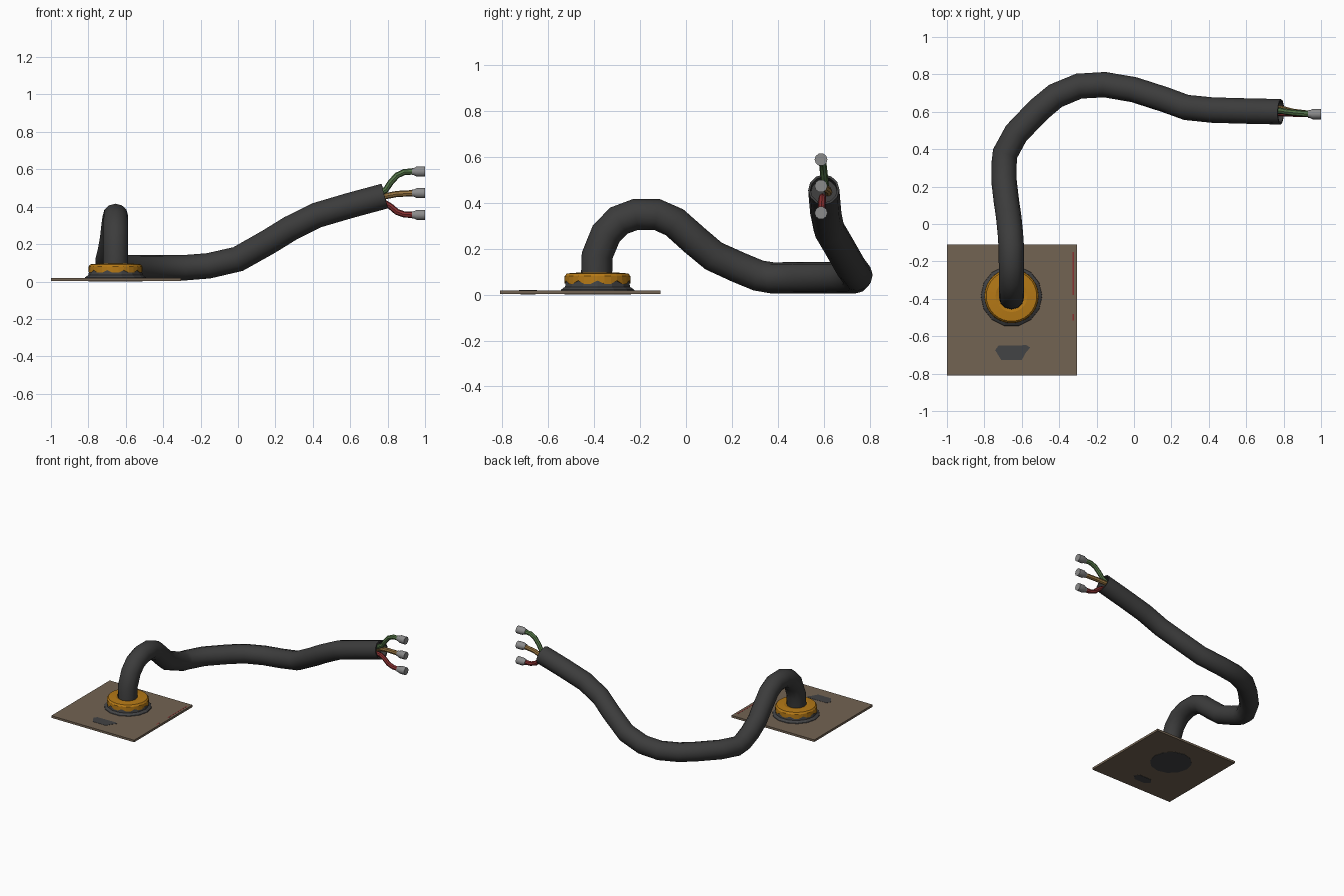
import bpy, bmesh, math
from mathutils import Vector

if "Cube" in bpy.data.objects:
    bpy.data.objects.remove(bpy.data.objects["Cube"])


def material(name, rgb):
    m = bpy.data.materials.new(name)
    m.diffuse_color = (*rgb, 1)
    m.use_nodes = True
    m.node_tree.nodes["Principled BSDF"].inputs["Base Color"].default_value = m.diffuse_color
    return m


RUBBER = material("dark rubber", (0.045, 0.045, 0.045))
STEEL = material("dark steel", (0.055, 0.056, 0.058))
PLATE = material("brown plate", (0.17, 0.125, 0.085))
ORANGE = material("orange paint", (0.46, 0.19, 0.008))
GREEN = material("green wire", (0.09, 0.18, 0.065))
RED = material("red wire", (0.25, 0.03, 0.03))
TAN = material("tan wire", (0.30, 0.17, 0.05))
METAL = material("grey metal", (0.26, 0.26, 0.26))


def finish(name, bm, mat, smooth=None):
    bmesh.ops.recalc_face_normals(bm, faces=bm.faces)
    me = bpy.data.meshes.new(name)
    bm.to_mesh(me)
    bm.free()
    me.materials.append(mat)
    ob = bpy.data.objects.new(name, me)
    bpy.context.collection.objects.link(ob)
    if smooth:
        bpy.ops.object.select_all(action='DESELECT')
        ob.select_set(True)
        bpy.context.view_layer.objects.active = ob
        bpy.ops.object.shade_smooth_by_angle(angle=math.radians(smooth))
    return ob


def skin(bm, rings, cap_start=True, cap_end=True):
    """Join consecutive rings of points with quads."""
    vs = [[bm.verts.new(p) for p in r] for r in rings]
    n = len(vs[0])
    for a, b in zip(vs, vs[1:]):
        for i in range(n):
            j = (i + 1) % n
            bm.faces.new((a[i], a[j], b[j], b[i]))
    if cap_start:
        bm.faces.new(vs[0][::-1])
    if cap_end:
        bm.faces.new(vs[-1])


def tube(name, pts, radius, sides, mat, wall=0, radii=None):
    """Sweep a round section along a path; wall > 0 leaves the far end hollow."""
    pts = [Vector(p) for p in pts]
    bm, rings, side = bmesh.new(), [], Vector((1, 0, 0))
    for i, p in enumerate(pts):
        t = (pts[min(i + 1, len(pts) - 1)] - pts[max(i - 1, 0)]).normalized()
        if abs(side.dot(t)) > 0.95:
            side = Vector((0, 1, 0))
        side = (side - t * side.dot(t)).normalized()
        up = t.cross(side)

        def ring(r, shift=0.0):
            return [p + t * shift + r * (side * math.cos(a) + up * math.sin(a))
                    for a in (2 * math.pi * k / sides for k in range(sides))]
        rings.append(ring(radii[i] if radii else radius))
    if wall:
        rings += [ring(radius - wall), ring(radius - wall, -0.05)]
    skin(bm, rings)
    return finish(name, bm, mat, 40)


def lathe(name, centre, profile, sides, mat, smooth=None, wave=None):
    """Turn (radius, height) points around z; wave = (profile index, amount) zigzags that ring."""
    bm, rings = bmesh.new(), []
    for i, (r, z) in enumerate(profile):
        ring = []
        for k in range(sides):
            a = 2 * math.pi * k / sides
            dz = wave[1] if wave and i == wave[0] and k % 3 == 0 else 0
            ring.append((centre[0] + r * math.cos(a), centre[1] + r * math.sin(a), z + dz))
        rings.append(ring)
    skin(bm, rings)
    return finish(name, bm, mat, smooth)


def slab(name, outline, z0, z1, mat):
    bm = bmesh.new()
    skin(bm, [[(x, y, z) for x, y in outline] for z in (z0, z1)])
    return finish(name, bm, mat)


def rect(x0, x1, y0, y1):
    return [(x0, y0), (x1, y0), (x1, y1), (x0, y1)]


# Wall plate with its stains and marks
slab("mounting_plate", rect(-1, -0.305, -0.81, -0.11), 0.002, 0.018, PLATE)
slab("plate_stain_top", [(-0.71, -0.727), (-0.60, -0.727), (-0.58, -0.69), (-0.555, -0.66),
                         (-0.575, -0.648), (-0.725, -0.65), (-0.742, -0.675)], 0.018, 0.0195, STEEL)
slab("plate_stain_bottom", [(-0.70, -0.72), (-0.61, -0.72), (-0.58, -0.69), (-0.60, -0.655),
                            (-0.70, -0.655), (-0.73, -0.685)], 0.0, 0.002, STEEL)
for i, (y0, y1) in enumerate([(-0.38, -0.15), (-0.515, -0.48)]):
    slab(f"plate_red_mark_{i}", rect(-0.328, -0.321, y0, y1), 0.018, 0.0188, RED)

# Round socket: back disc, dark flange, orange collar with zigzag lower edge
C = (-0.655, -0.385)
lathe("socket_back_disc", C, [(0.145, 0), (0.145, 0.003)], 12, STEEL)
lathe("socket_flange", C, [(0.165, 0.016), (0.163, 0.022), (0.145, 0.034), (0.138, 0.075)], 14, STEEL)
lathe("orange_collar", C, [(0.1, 0.06), (0.145, 0.047), (0.144, 0.08), (0.135, 0.092),
                           (0.085, 0.096), (0.06, 0.09)], 30, ORANGE, None, (1, 0.014))

# Thick bent cable, hollow at the cut end
cable = [(-0.655, -0.390, 0.05), (-0.655, -0.387, 0.17), (-0.655, -0.348, 0.265),
         (-0.655, -0.293, 0.322), (-0.655, -0.22, 0.349), (-0.656, -0.127, 0.349),
         (-0.661, -0.050, 0.315), (-0.670, 0.040, 0.235), (-0.682, 0.120, 0.168),
         (-0.695, 0.230, 0.118), (-0.695, 0.315, 0.083), (-0.690, 0.375, 0.073),
         (-0.630, 0.485, 0.073), (-0.510, 0.610, 0.073), (-0.420, 0.685, 0.073),
         (-0.295, 0.737, 0.073), (-0.157, 0.745, 0.084), (0.000, 0.718, 0.120),
         (0.165, 0.665, 0.213), (0.280, 0.623, 0.284), (0.420, 0.609, 0.354),
         (0.600, 0.604, 0.407), (0.785, 0.600, 0.457)]
tube("cable_sheath", cable, 0.068, 12, RUBBER, wall=0.01)

# Three wires with metal ferrules
wires = [("green", GREEN, 0.588, [(0.72, 0.606, 0.455), (0.79, 0.605, 0.49), (0.815, 0.60, 0.528),
                                  (0.85, 0.596, 0.567), (0.89, 0.592, 0.586), (0.945, 0.588, 0.588)]),
         ("tan", TAN, 0.473, [(0.72, 0.62, 0.44), (0.78, 0.618, 0.455),
                              (0.85, 0.60, 0.468), (0.945, 0.588, 0.473)]),
         ("red", RED, 0.356, [(0.72, 0.595, 0.425), (0.785, 0.593, 0.42), (0.815, 0.592, 0.402),
                              (0.85, 0.59, 0.372), (0.89, 0.588, 0.358), (0.945, 0.588, 0.356)])]
for name, mat, z, pts in wires:
    tube(f"{name}_wire", pts, 0.0165, 8, mat)
    tube(f"{name}_ferrule", [(x, 0.588, z) for x in (0.93, 0.942, 0.955, 1.0)], 0, 10, METAL,
         radii=[0.02, 0.021, 0.028, 0.028])
